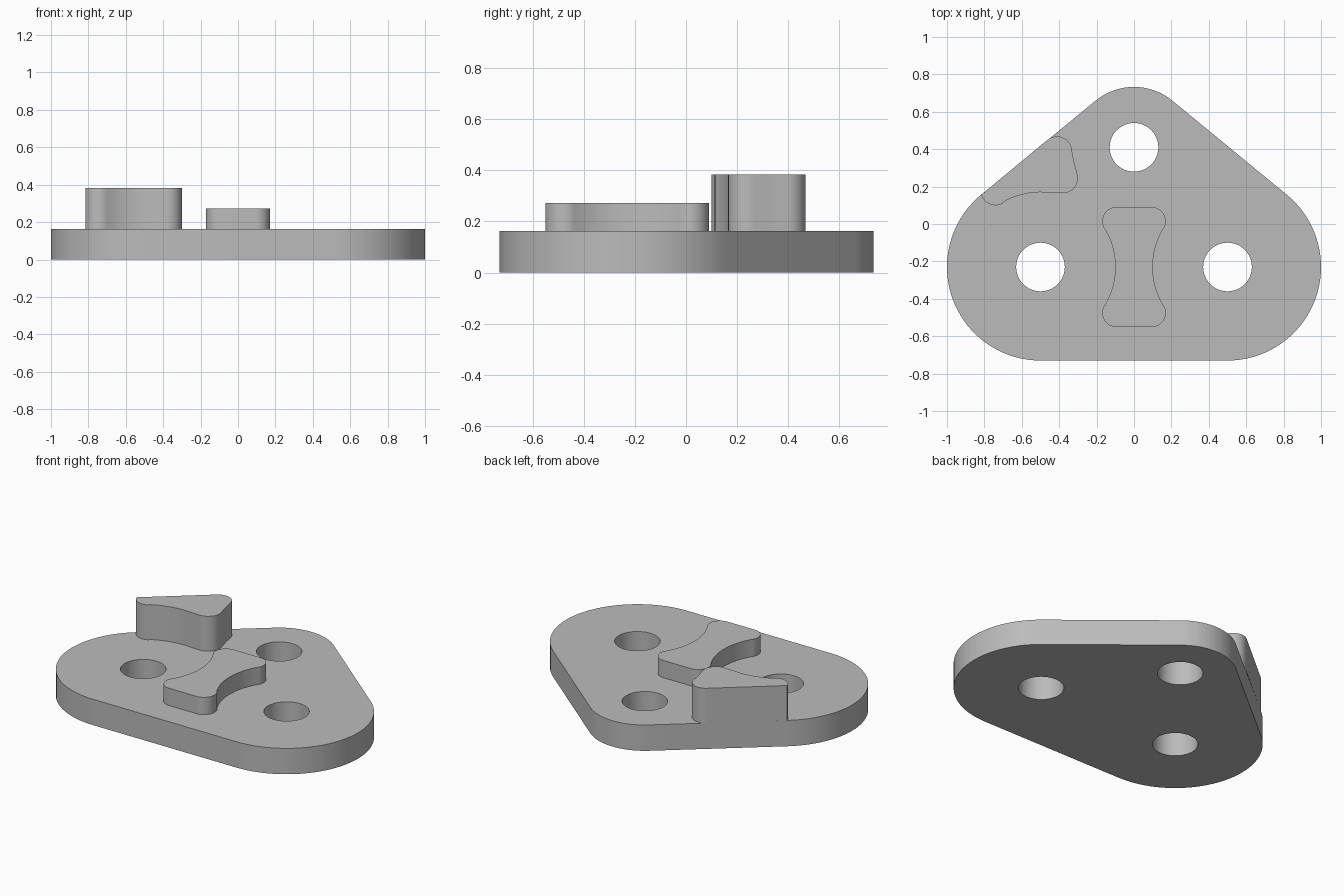
import bpy
import bmesh
import math
from mathutils import Vector

default = bpy.data.objects.get("Cube")
if default:
    bpy.data.objects.remove(default, do_unlink=True)

grey = bpy.data.materials.new("plain grey")
grey.use_nodes = True
COLOUR = (0.5, 0.5, 0.5, 1)
grey.diffuse_color = COLOUR
grey.node_tree.nodes["Principled BSDF"].inputs["Base Color"].default_value = COLOUR


def circle(x, y, r, steps=64):
    turn = 2 * math.pi / steps
    return [(x + r * math.cos(i * turn), y + r * math.sin(i * turn)) for i in range(steps)]


def belt(circles):
    """Tangent outline round a counter-clockwise chain; a negative radius is a hollow."""
    normals = []
    for (x1, y1, r1), (x2, y2, r2) in zip(circles, circles[1:] + circles[:1]):
        d = Vector((x2 - x1, y2 - y1))
        ratio = max(-1, min(1, (r1 - r2) / d.length))
        normals.append(math.atan2(d.y, d.x) - math.acos(ratio))
    points = []
    for i, (x, y, r) in enumerate(circles):
        start = normals[i - 1]
        sweep = math.remainder(normals[i] - start, 2 * math.pi)
        steps = max(1, math.ceil(abs(sweep) / math.radians(4))) if r else 1
        for k in range(steps + 1):
            a = start + sweep * k / steps
            points.append((x + r * math.cos(a), y + r * math.sin(a)))
    return points


def extrude_outline(name, loops, bottom, top):
    bm = bmesh.new()
    for loop in loops:
        verts = [bm.verts.new((x, y, bottom)) for x, y in loop]
        for a, b in zip(verts, verts[1:] + verts[:1]):
            bm.edges.new((a, b))
    bmesh.ops.remove_doubles(bm, verts=bm.verts[:], dist=0.001)
    bmesh.ops.triangle_fill(bm, edges=bm.edges[:], use_beauty=True, normal=(0, 0, 1))
    raised = bmesh.ops.extrude_face_region(bm, geom=bm.faces[:], use_keep_orig=True)["geom"]
    lifted = [v for v in raised if isinstance(v, bmesh.types.BMVert)]
    bmesh.ops.translate(bm, verts=lifted, vec=(0, 0, top - bottom))
    bmesh.ops.recalc_face_normals(bm, faces=bm.faces[:])
    mesh = bpy.data.meshes.new(name)
    bm.to_mesh(mesh)
    bm.free()
    mesh.materials.append(grey)
    obj = bpy.data.objects.new(name, mesh)
    bpy.context.collection.objects.link(obj)
    bpy.ops.object.select_all(action='DESELECT')
    obj.select_set(True)
    bpy.context.view_layer.objects.active = obj
    bpy.ops.object.shade_smooth_by_angle(angle=math.radians(30))


PLATE_TOP = 0.163
HOLES = [(-0.5, -0.23), (0.5, -0.23), (0, 0.41)]

# Rounded triangular plate with three through holes
outline = belt([(-0.5, -0.23, 0.5), (0.5, -0.23, 0.5), (0, 0.41, 0.323)])
extrude_outline("base_plate", [outline] + [circle(x, y, 0.13) for x, y in HOLES], 0, PLATE_TOP)

# Waisted centre block, hollowed concentrically with the two front holes
CX, LOW, HIGH, R = 0.095, -0.475, 0.015, 0.075
waist = belt([(-CX, LOW, R), (CX, LOW, R), (0.5, -0.23, -0.4),
              (CX, HIGH, R), (-CX, HIGH, R), (-0.5, -0.23, -0.4)])
extrude_outline("centre_block", [waist], PLATE_TOP, 0.272)

# Taller stop on the sloping edge, hollowed round its two neighbouring holes
stop = belt([(-0.816, 0.157, 0), (-0.74, 0.18, 0.08), (-0.5, -0.23, -0.4),
             (-0.38, 0.245, 0.08), (0, 0.41, -0.33), (-0.412, 0.388, 0.08)])
extrude_outline("edge_stop", [stop], PLATE_TOP, 0.383)
